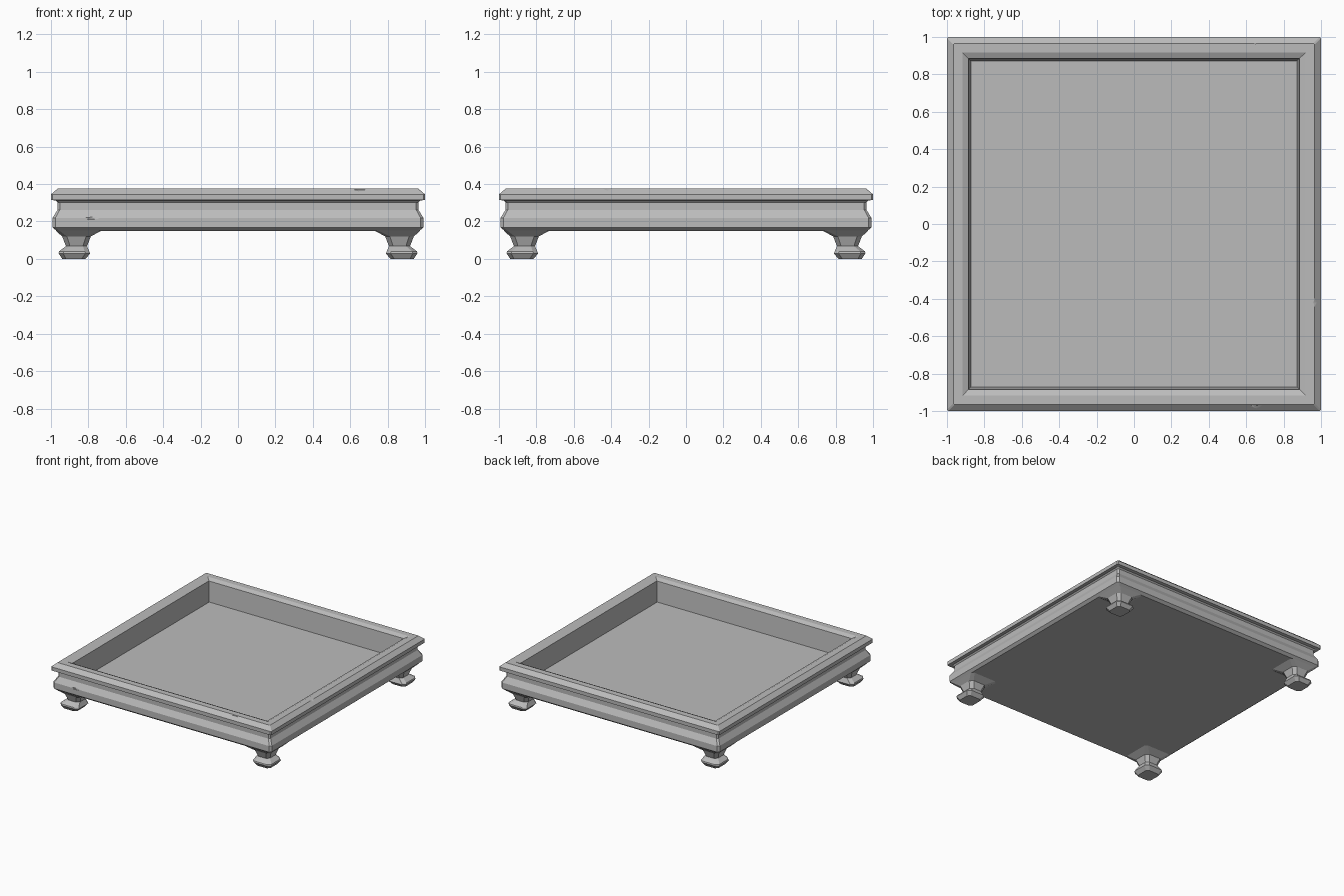
import bpy, bmesh
from mathutils import Vector

old = bpy.data.objects.get("Cube")
if old:
    bpy.data.objects.remove(old)

# Single stone colour
stone = bpy.data.materials.new("grey stone")
stone.use_nodes = True
colour = (0.5, 0.5, 0.5, 1)
stone.diffuse_color = colour
stone.node_tree.nodes["Principled BSDF"].inputs["Base Color"].default_value = colour


def loft(name, rings):
    """Stack square rings of (low, high, z, corner chamfer) and cap both ends."""
    bm = bmesh.new()
    loops = []
    for a, b, z, c in rings:
        pts = [(a + c, a), (b - c, a), (b, a + c), (b, b - c),
               (b - c, b), (a + c, b), (a, b - c), (a, a + c)]
        loops.append([bm.verts.new((x, y, z)) for x, y in pts])
    for lower, upper in zip(loops, loops[1:]):
        for i in range(8):
            j = (i + 1) % 8
            bm.faces.new((lower[i], lower[j], upper[j], upper[i]))
    bm.faces.new(loops[0][::-1])
    bm.faces.new(loops[-1])
    bmesh.ops.remove_doubles(bm, verts=bm.verts, dist=0.0001)
    bmesh.ops.recalc_face_normals(bm, faces=bm.faces)
    mesh = bpy.data.meshes.new(name)
    bm.to_mesh(mesh)
    bm.free()
    mesh.materials.append(stone)
    obj = bpy.data.objects.new(name, mesh)
    bpy.context.collection.objects.link(obj)
    return obj


# Tray: moulded outer side, rim, inner wall and floor, as (half width, z, chamfer)
profile = [(0.97, 0.15, 0.015), (0.992, 0.168, 0.015), (0.992, 0.218, 0.015),
           (0.965, 0.262, 0.012), (0.965, 0.302, 0.012), (0.975, 0.312, 0.01),
           (1.0, 0.315, 0.008), (1.0, 0.345, 0.008), (0.965, 0.375, 0.005),
           (0.917, 0.375, 0), (0.885, 0.36, 0), (0.872, 0.195, 0)]
tray = loft("tray", [(-w, w, z, c) for w, z, c in profile])

# Shallow chips worn into the edges: centre, outward direction, half lengths
chips = [((0.68, -0.982, 0.36), (0, -0.65, 0.75), (0.17, 0.05, 0.05)),
         ((0.67, 0.975, 0.367), (0, 0.5, 0.85), (0.11, 0.05, 0.05)),
         ((-0.975, 0.48, 0.367), (-0.5, 0, 0.85), (0.05, 0.18, 0.05)),
         ((0.97, -0.42, 0.37), (0.4, 0, 0.9), (0.05, 0.18, 0.05)),
         ((-0.75, -0.992, 0.218), (0, -0.9, 0.4), (0.18, 0.05, 0.05))]
for centre, out, size in chips:
    place = Vector(centre) + Vector(out).normalized() * 0.042
    bpy.ops.mesh.primitive_ico_sphere_add(subdivisions=1, radius=1, location=place)
    cutter = bpy.context.object
    cutter.name = "chip_cutter"
    cutter.scale = size
    cutter.hide_render = True
    cutter.data.materials.append(stone)
    cut = tray.modifiers.new("chip", "BOOLEAN")
    cut.operation = "DIFFERENCE"
    cut.solver = "EXACT"
    cut.object = cutter
    bpy.context.view_layer.objects.active = tray
    bpy.ops.object.modifier_apply(modifier=cut.name)
    bpy.data.objects.remove(cutter)

# Feet: one bracket foot mirrored to all four corners
feet = loft("feet", [(0.815, 0.94, 0, 0.02), (0.79, 0.96, 0.03, 0.025),
                     (0.795, 0.957, 0.04, 0.025), (0.807, 0.92, 0.068, 0.022),
                     (0.787, 0.94, 0.12, 0.025), (0.73, 0.975, 0.151, 0.02)])
mirror = feet.modifiers.new("four corners", "MIRROR")
mirror.use_axis = (True, True, False)
